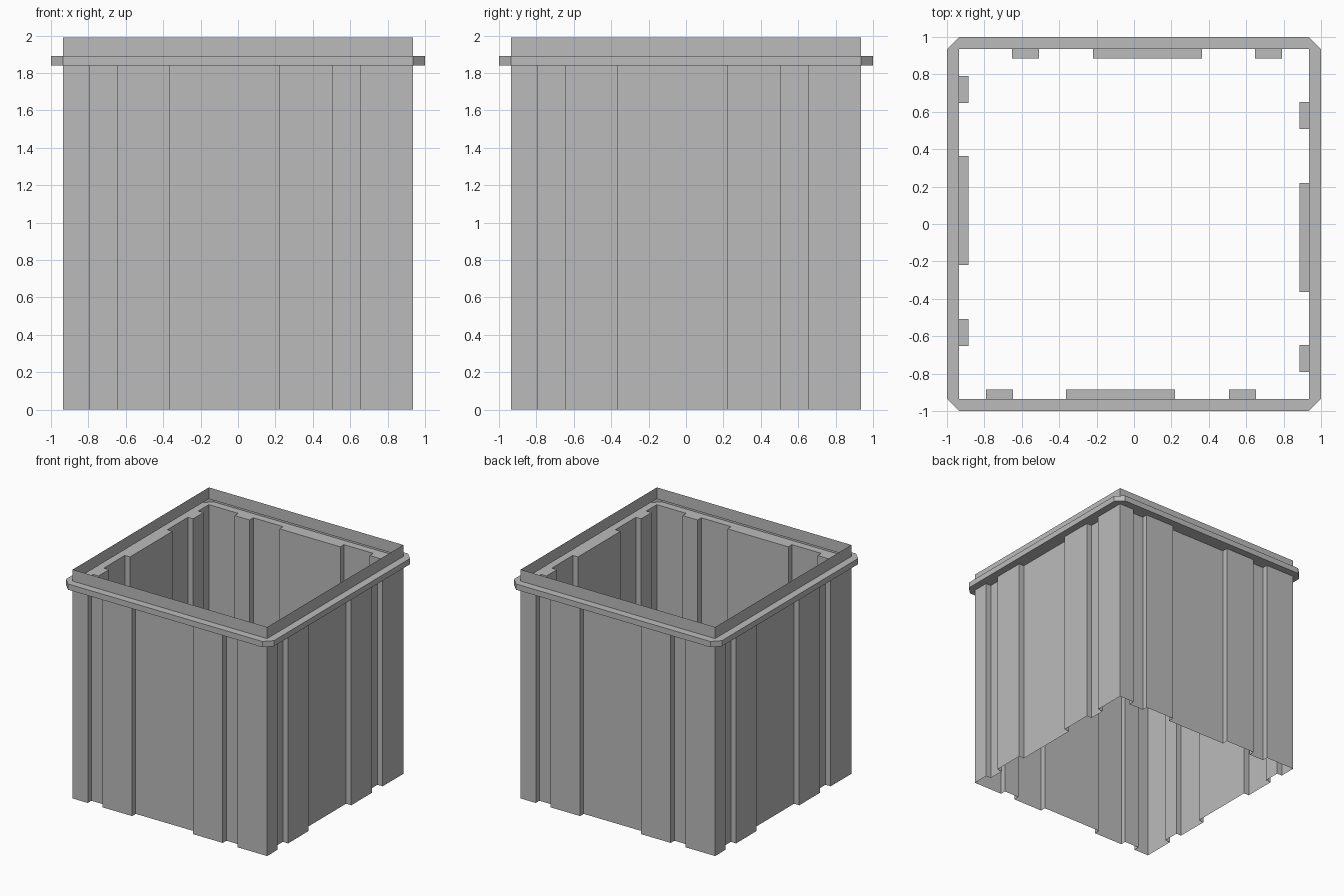
import bpy
from mathutils import Matrix, Vector

cube = bpy.data.objects.get("Cube")
if cube:
    bpy.data.objects.remove(cube)

WALL, GROOVE, LIP = 0.935, 0.885, 1.0        # distances from the centre
LIP_LOW, LIP_HIGH, TOP = 1.84, 1.89, 1.99    # heights
GROOVES = [(-0.79, -0.647), (-0.364, 0.22), (0.508, 0.652)]

grey = bpy.data.materials.new("grey plastic")
grey.use_nodes = True
grey.diffuse_color = (0.5, 0.5, 0.5, 1)
grey.node_tree.nodes["Principled BSDF"].inputs["Base Color"].default_value = (0.5, 0.5, 0.5, 1)


def around(points):
    """Repeat the outline of the front side on all four sides."""
    turns = [Matrix.Rotation(k * 1.5707963, 2) for k in range(4)]
    return [turn @ Vector(p) for turn in turns for p in points]


def at(points, z):
    return [(p[0], p[1], z) for p in points]


def band(low, high):
    """Quads between two closed loops with matching points."""
    n = len(low)
    return [[low[i], low[(i + 1) % n], high[(i + 1) % n], high[i]] for i in range(n)]


def make(name, faces):
    verts, index, polys = [], {}, []
    for face in faces:
        poly = []
        for p in face:
            key = tuple(round(c, 4) for c in p)
            if key not in index:
                index[key] = len(verts)
                verts.append(key)
            if index[key] not in poly:
                poly.append(index[key])
        if len(poly) > 2:
            polys.append(poly)
    mesh = bpy.data.meshes.new(name)
    mesh.from_pydata(verts, [], polys)
    mesh.materials.append(grey)
    obj = bpy.data.objects.new(name, mesh)
    bpy.context.collection.objects.link(obj)


# Outline of one side, with its sunken vertical grooves
side = [(-WALL, -WALL)]
for a, b in GROOVES:
    side += [(a, -WALL), (a, -GROOVE), (b, -GROOVE), (b, -WALL)]
outline = around(side)
square = around([(-WALL, -WALL)])
lip = around([(-WALL, -LIP), (WALL, -LIP)])

# Grooved thin wall, open at the bottom
make("grooved_wall", band(at(outline, 0), at(outline, LIP_LOW)))

# Folded lip: underside also closes the tops of the grooves
faces = band(at(lip, LIP_LOW), at(lip, LIP_HIGH))
n = len(side)
for k in range(4):
    edge = [outline[(k * n + i) % len(outline)] for i in range(n + 1)]
    a, b, c = lip[2 * k], lip[2 * k + 1], lip[(2 * k + 2) % 8]
    s, t = square[k], square[(k + 1) % 4]
    faces.append(at([b, a] + edge, LIP_LOW))
    faces.append(at([t, c, b], LIP_LOW))
    faces.append(at([a, b, t, s], LIP_HIGH))
    faces.append(at([b, c, t], LIP_HIGH))
make("folded_lip", faces)

# Upright rim above the lip
make("top_rim", band(at(square, LIP_HIGH), at(square, TOP)))
